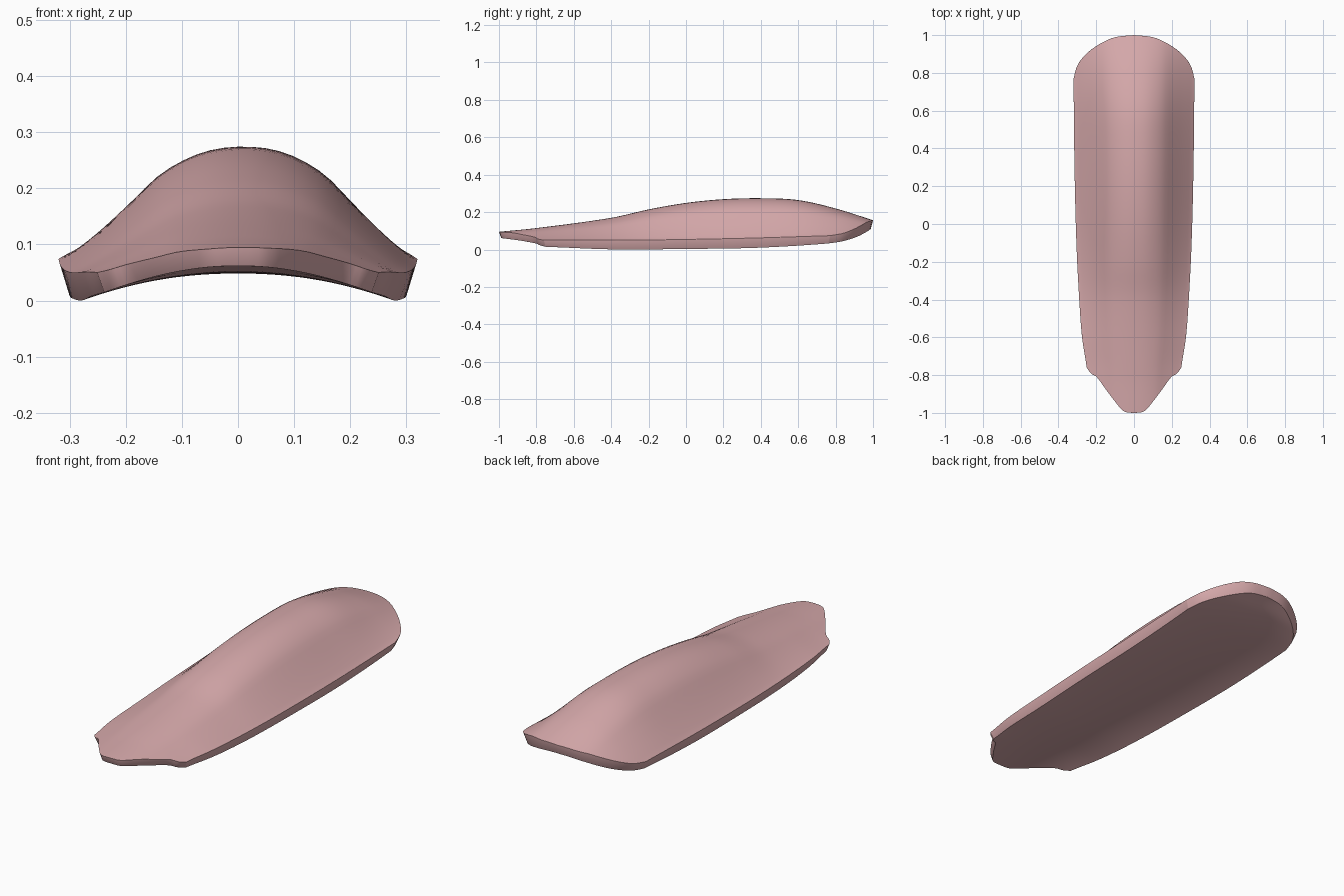
import bpy, bmesh, math

if "Cube" in bpy.data.objects:
    bpy.data.objects.remove(bpy.data.objects["Cube"])


def curve(pts):
    """Smooth interpolation through a few (position, value) points."""
    n = len(pts)

    def slope(i):
        a, b = pts[max(i - 1, 0)], pts[min(i + 1, n - 1)]
        return (b[1] - a[1]) / (b[0] - a[0])

    def f(t):
        t = min(max(t, pts[0][0]), pts[-1][0])
        i = 0
        while i < n - 2 and t > pts[i + 1][0]:
            i += 1
        (x0, y0), (x1, y1) = pts[i], pts[i + 1]
        h = x1 - x0
        s = (t - x0) / h
        return ((2*s**3 - 3*s*s + 1) * y0 + (s**3 - 2*s*s + s) * h * slope(i)
                + (3*s*s - 2*s**3) * y1 + (s**3 - s*s) * h * slope(i + 1))
    return f


# plan outline
width = curve([(-1, .24), (-.77, .25), (-.6, .275), (-.4, .29), (-.1, .305), (.3, .315), (.78, .32), (1, .32)])
front = curve([(0, -1), (.2, -.995), (.3, -.975), (.4, -.945), (.6, -.88), (.8, -.81), (.92, -.79), (1, -.76)])
back = curve([(0, 1), (.3, .99), (.5, .965), (.7, .925), (.85, .88), (.95, .83), (1, .77)])
# heights along the length: crest, upper rim, underside middle, underside edge
crest = curve([(-1, .095), (-.8, .115), (-.4, .17), (-.2, .215), (0, .25), (.2, .27), (.4, .275), (.6, .265), (.8, .22), (1, .157)])
rim = curve([(-1, .035), (-.77, .05), (-.3, .05), (.3, .06), (.8, .075), (1, .08)])
under_mid = curve([(-1, .062), (-.85, .06), (-.4, .05), (.3, .05), (.7, .06), (.9, .08), (1, .11)])
under_edge = curve([(-1, .02), (-.77, .015), (-.4, .001), (0, .003), (.4, .01), (.8, .035), (1, .06)])
# cross-section of the arch, centre to edge
arch = curve([(0, 1), (.16, .975), (.31, .9), (.47, .755), (.62, .53), (.78, .29), (.94, .07), (1, 0)])

NU, NV = 40, 80


def point(i, j, top):
    u = math.sin((i / NU - .5) * math.pi)
    v = .5 - .5 * math.cos(j / NV * math.pi)
    y0, y1 = front(abs(u)), back(abs(u))
    y = y0 + (y1 - y0) * v
    x = u * width(y)
    if top:
        k = arch(abs(u - .03 * (1 - u * u)))
        return x, y, rim(y) + (crest(y) - rim(y)) * k
    z = under_mid(y) + (under_edge(y) - under_mid(y)) * u * u
    return x * .95, y * .988, z


# curved plate: arched top, shallow hollow underside, joined by a rim
bm = bmesh.new()
grids = [[[bm.verts.new(point(i, j, top)) for j in range(NV + 1)] for i in range(NU + 1)]
         for top in (True, False)]
for g in grids:
    for i in range(NU):
        for j in range(NV):
            bm.faces.new((g[i][j], g[i + 1][j], g[i + 1][j + 1], g[i][j + 1]))
loop = ([(i, 0) for i in range(NU)] + [(NU, j) for j in range(NV)]
        + [(i, NV) for i in range(NU, 0, -1)] + [(0, j) for j in range(NV, 0, -1)])
T, B = grids
rim_edges = []
for (a, b), (c, d) in zip(loop, loop[1:] + loop[:1]):
    bm.faces.new((T[a][b], T[c][d], B[c][d], B[a][b]))
    rim_edges += [bm.edges.get((T[a][b], T[c][d])), bm.edges.get((B[a][b], B[c][d]))]
bmesh.ops.recalc_face_normals(bm, faces=bm.faces)
# rounded rim
bmesh.ops.bevel(bm, geom=rim_edges, offset=.01, segments=3, profile=.5, affect='EDGES', clamp_overlap=True)
for f in bm.faces:
    f.smooth = True

mesh = bpy.data.meshes.new("curved_plate")
bm.to_mesh(mesh)
bm.free()
plate = bpy.data.objects.new("curved_plate", mesh)
bpy.context.collection.objects.link(plate)
pink = bpy.data.materials.new("soft_pink")
pink.diffuse_color = (.68, .40, .41, 1)
pink.use_nodes = True
pink.node_tree.nodes["Principled BSDF"].inputs["Base Color"].default_value = pink.diffuse_color
mesh.materials.append(pink)
